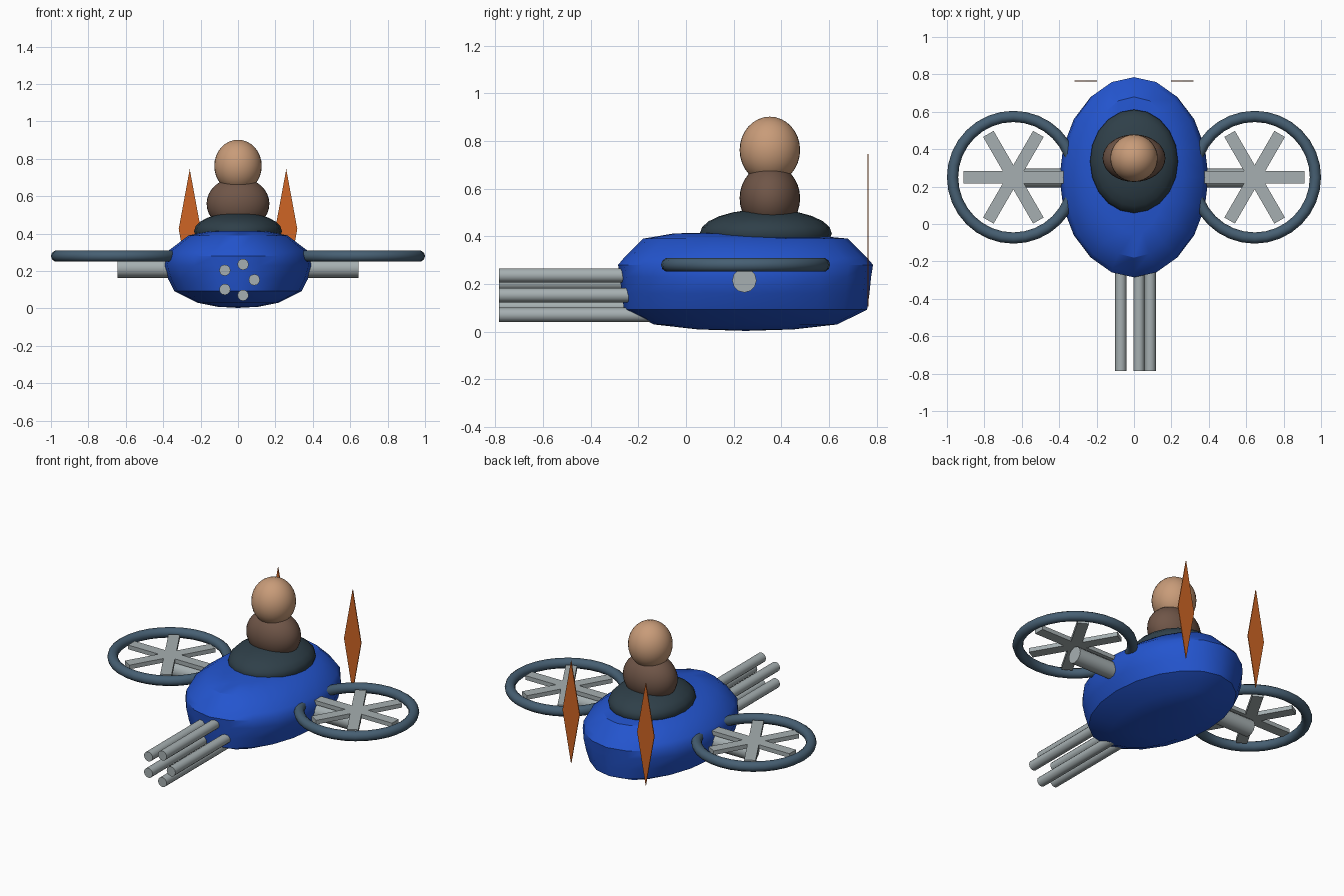
import bpy, bmesh, math
from mathutils import Matrix, Vector

if "Cube" in bpy.data.objects:
    bpy.data.objects.remove(bpy.data.objects["Cube"])


def material(name, rgb):
    m = bpy.data.materials.new(name)
    m.diffuse_color = (*rgb, 1)
    m.use_nodes = True
    m.node_tree.nodes["Principled BSDF"].inputs["Base Color"].default_value = m.diffuse_color
    return m


BLUE = material("blue", (0.017, 0.09, 0.62))
ORANGE = material("orange", (0.62, 0.13, 0.018))
GREY = material("light grey", (0.38, 0.43, 0.44))
STEEL = material("steel blue", (0.062, 0.115, 0.17))
DARK = material("dark slate", (0.028, 0.05, 0.066))
BROWN = material("brown", (0.16, 0.092, 0.064))
TAN = material("tan", (0.58, 0.33, 0.19))


def finish(name, bm, mat, smooth=None):
    bmesh.ops.recalc_face_normals(bm, faces=bm.faces)
    mesh = bpy.data.meshes.new(name)
    bm.to_mesh(mesh)
    bm.free()
    mesh.materials.append(mat)
    ob = bpy.data.objects.new(name, mesh)
    bpy.context.collection.objects.link(ob)
    if smooth:
        bpy.context.view_layer.objects.active = ob
        ob.select_set(True)
        bpy.ops.object.shade_smooth_by_angle(angle=math.radians(smooth))
        ob.select_set(False)
    return ob


def ellipsoid(name, center, radii, mat, u=32, v=16):
    bm = bmesh.new()
    bmesh.ops.create_uvsphere(bm, u_segments=u, v_segments=v, radius=1,
                              matrix=Matrix.Translation(center) @ Matrix.Diagonal((*radii, 1)))
    finish(name, bm, mat, 40)


def rod(name, a, b, r, mat, sides=12):
    a, b = Vector(a), Vector(b)
    d = b - a
    rot = d.to_track_quat('Z', 'Y').to_matrix().to_4x4()
    bm = bmesh.new()
    bmesh.ops.create_cone(bm, cap_ends=True, segments=sides, radius1=r, radius2=r,
                          depth=d.length, matrix=Matrix.Translation((a + b) / 2) @ rot)
    finish(name, bm, mat, 40)


def loft(bm, rings):
    for r0, r1 in zip(rings, rings[1:]):
        n = max(len(r0), len(r1))
        for i in range(n):
            j = (i + 1) % n
            quad = [r0[i % len(r0)], r0[j % len(r0)], r1[j % len(r1)], r1[i % len(r1)]]
            bm.faces.new(list(dict.fromkeys(quad)))


# hull: stacked oval rings (z, x radius, y radius, y centre)
bm = bmesh.new()
rings = [[bm.verts.new((0, 0.25, 0.003))]]
for z, rx, ry, cy in ((0.009, 0.11, 0.2, 0.25), (0.03, 0.215, 0.385, 0.25), (0.092, 0.34, 0.51, 0.25),
                      (0.16, 0.375, 0.52, 0.25), (0.23, 0.398, 0.527, 0.25), (0.28, 0.385, 0.535, 0.25),
                      (0.31, 0.37, 0.51, 0.25), (0.39, 0.265, 0.43, 0.25), (0.412, 0.16, 0.25, 0.2)):
    rings.append([bm.verts.new((rx * math.cos(t), cy + ry * math.sin(t), z))
                  for t in (2 * math.pi * k / 20 for k in range(20))])
rings.append([bm.verts.new((0, 0.18, 0.417))])
loft(bm, rings)
finish("hull", bm, BLUE, 35)

# cockpit collar and pilot
ellipsoid("cockpit_collar", (0, 0.335, 0.412), (0.235, 0.277, 0.102), DARK, 20, 12)
ellipsoid("pilot_torso", (0, 0.352, 0.56), (0.168, 0.127, 0.142), BROWN)
ellipsoid("pilot_head", (0, 0.352, 0.762), (0.127, 0.127, 0.14), TAN)

# five gun barrels around a circle
for k in range(5):
    t = 2 * math.pi * k / 5
    x, z = 0.087 * math.cos(t), 0.153 + 0.087 * math.sin(t)
    rod(f"barrel_{k + 1}", (x, -0.785, z), (x, -0.05, z), 0.03, GREY)

for side, s in (("right", 1), ("left", -1)):
    hub = Vector((s * 0.645, 0.25, 0.28))

    # strut under the rotor
    rod(f"strut_{side}", (s * 0.25, 0.245, 0.215), (s * 0.645, 0.245, 0.215), 0.051, GREY)

    # rotor guard ring
    bpy.ops.mesh.primitive_torus_add(location=hub, major_radius=0.325, minor_radius=0.03,
                                     major_segments=32, minor_segments=10)
    ring = bpy.context.object
    ring.name = f"rotor_ring_{side}"
    ring.data.materials.append(STEEL)
    bpy.ops.object.shade_smooth_by_angle(angle=math.radians(40))
    ring.select_set(False)

    # three crossed rotor bars
    bm = bmesh.new()
    for k in range(3):
        m = (Matrix.Translation(hub) @ Matrix.Rotation(math.radians(60 * k), 4, 'Z')
             @ Matrix.Diagonal((0.535, 0.065, 0.026, 1)))
        bmesh.ops.create_cube(bm, size=1, matrix=m)
    finish(f"rotor_blades_{side}", bm, GREY)

    # thin diamond tail fin
    bm = bmesh.new()
    pts = ((0, 0.105), (0.059, 0.425), (0, 0.745), (-0.059, 0.425))
    front, back = [[bm.verts.new((s * 0.258 + x, y, z)) for x, z in pts] for y in (0.762, 0.767)]
    loft(bm, [front, back])
    bm.faces.new(front)
    bm.faces.new(back)
    finish(f"tail_fin_{side}", bm, ORANGE)
